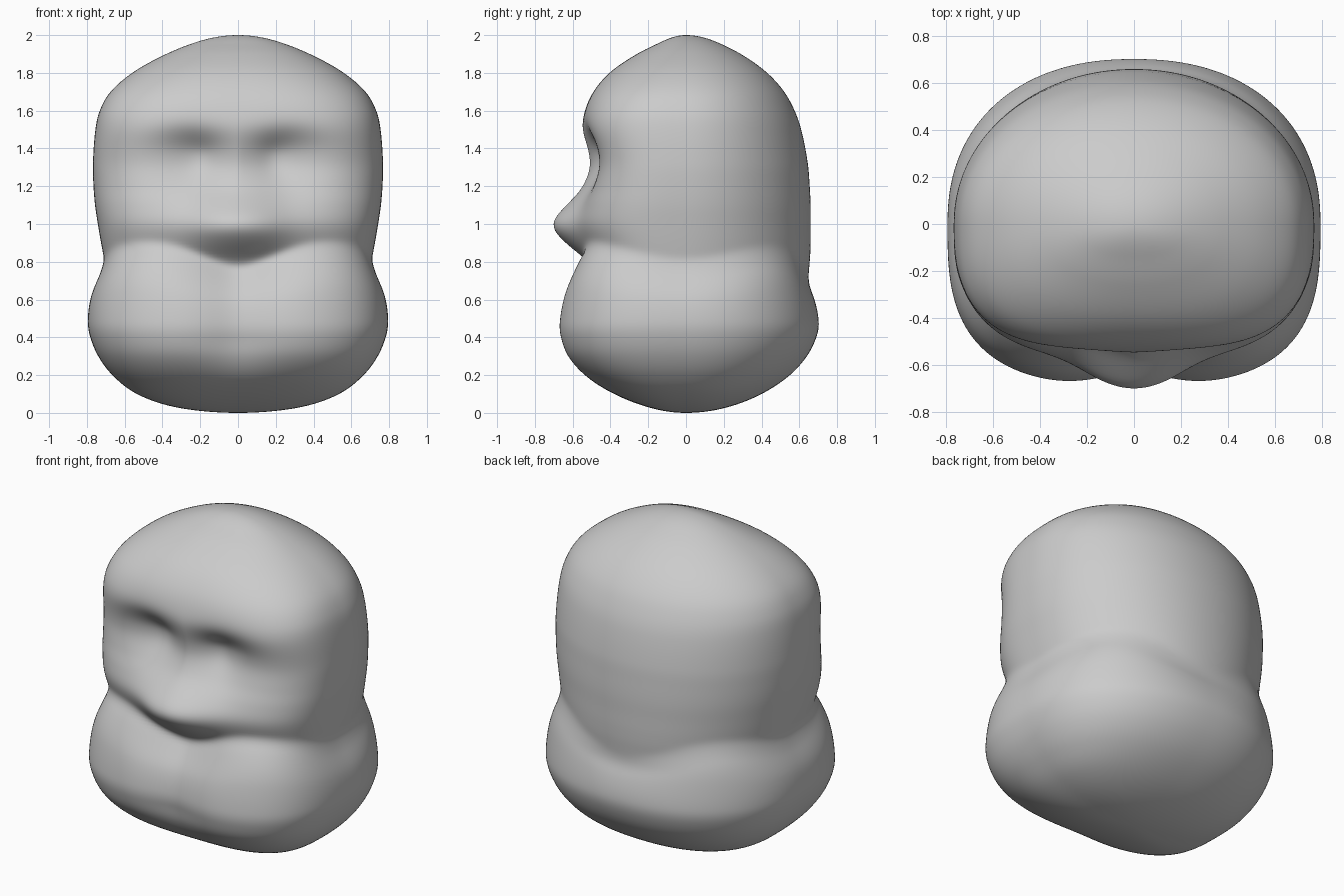
import bpy, bmesh
from math import sin, cos, acos, pi, exp

if "Cube" in bpy.data.objects:
    bpy.data.objects.remove(bpy.data.objects["Cube"])

# Profiles: (z, half width, front depth, back depth)
HEAD = [(0, 0, 0, 0), (0.5, 0.58, 0.36, 0.55), (0.7, 0.68, 0.44, 0.64),
        (0.8, 0.705, 0.49, 0.655), (0.9, 0.725, 0.54, 0.66), (1.0, 0.742, 0.572, 0.66),
        (1.1, 0.757, 0.56, 0.66), (1.2, 0.765, 0.535, 0.655), (1.32, 0.768, 0.52, 0.645),
        (1.5, 0.755, 0.55, 0.61), (1.6, 0.732, 0.535, 0.575), (1.7, 0.675, 0.49, 0.52),
        (1.8, 0.56, 0.405, 0.43), (1.9, 0.38, 0.26, 0.29), (1.96, 0.23, 0.14, 0.17),
        (2, 0, 0, 0)]
BASE = [(0, 0, 0, 0), (0.03, 0.33, 0.2, 0.22), (0.1, 0.535, 0.38, 0.4),
        (0.2, 0.665, 0.545, 0.55), (0.3, 0.74, 0.64, 0.64), (0.4, 0.782, 0.68, 0.69),
        (0.48, 0.795, 0.686, 0.703), (0.6, 0.782, 0.66, 0.68), (0.7, 0.745, 0.605, 0.635),
        (0.8, 0.69, 0.535, 0.56), (0.9, 0.58, 0.42, 0.45), (1.0, 0.4, 0.3, 0.3),
        (1.2, 0.05, 0.05, 0.05), (2, 0, 0, 0)]


def angle(z):
    return acos(max(-1, min(1, 1 - z)))


def sample(table, z):
    """Smooth interpolation of a profile, spaced so the poles come out round."""
    t = angle(z)
    ts = [angle(r[0]) for r in table]
    i = 0
    while i < len(ts) - 2 and t > ts[i + 1]:
        i += 1
    h = ts[i + 1] - ts[i]
    u = (t - ts[i]) / h

    def slope(j, k):
        a, b = max(j - 1, 0), min(j + 1, len(ts) - 1)
        return (table[b][k] - table[a][k]) / (ts[b] - ts[a]) * h

    return [max(0.001, (2*u**3 - 3*u*u + 1) * table[i][k] + (u**3 - 2*u*u + u) * slope(i, k)
                + (3*u*u - 2*u**3) * table[i + 1][k] + (u**3 - u*u) * slope(i + 1, k))
            for k in (1, 2, 3)]


def radius(dims, c, s, n_front, n_back):
    w, f, b = dims
    d, n = (f, n_front) if s < 0 else (b, n_back)
    return (abs(c / w) ** n + abs(s / d) ** n) ** (-1 / n)


def bell(v, width):
    return exp(-0.5 * (v / width) ** 2)


def ramp(v, a, b):
    u = max(0, min(1, (v - a) / (b - a)))
    return u * u * (3 - 2 * u)


def head_radius(c, s, z):
    n = 3 - 0.7 * ramp(z, 1.55, 1.95)
    r = radius(sample(HEAD, z), c, s, n, 2.05)
    if s < 0:
        x = r * c
        # muzzle
        push = 0.132 * bell(x, 0.17) * bell(z - 0.985, 0.108)
        # eye sockets under the brow
        push -= 0.105 * bell(abs(x) - 0.28, 0.135) * bell(z - 1.37, 0.085 if z > 1.37 else 0.14)
        r += push * -s
    return r


def base_radius(c, s, z):
    # raised lobes at the four diagonals
    lift = 0.1 * (2 * s * c) ** 2 * ramp(z, 0.45, 0.85)
    r = radius(sample(BASE, z - lift), c, s, 3, 2.25)
    if s < 0:
        # shallow centre groove
        r -= 0.055 * bell(r * c, 0.15) * ramp(z, 0.1, 0.4) * s * s
    return r


def blend_max(a, b, k=0.05):
    h = max(k - abs(a - b), 0) / k
    return max(a, b) + h * h * k / 4


# Head and its bulging base as one skin
RINGS, SEGS = 180, 192
bm = bmesh.new()
bottom, top = bm.verts.new((0, 0, 0)), bm.verts.new((0, 0, 2))
rings = []
for i in range(1, RINGS):
    z = 1 - cos(pi * i / RINGS)
    ring = []
    for j in range(SEGS):
        c, s = cos(2 * pi * j / SEGS), sin(2 * pi * j / SEGS)
        hr, br = head_radius(c, s, z), base_radius(c, s, z)
        r = blend_max(hr, br) if 0.3 < z < 1.3 else max(hr, br)
        ring.append(bm.verts.new((r * c, r * s, z)))
    rings.append(ring)
for j in range(SEGS):
    k = (j + 1) % SEGS
    bm.faces.new((bottom, rings[0][k], rings[0][j]))
    bm.faces.new((top, rings[-1][j], rings[-1][k]))
    for lo, hi in zip(rings, rings[1:]):
        bm.faces.new((lo[j], lo[k], hi[k], hi[j]))
for f in bm.faces:
    f.smooth = True
mesh = bpy.data.meshes.new("head_with_base")
bm.to_mesh(mesh)
bm.free()
obj = bpy.data.objects.new("head_with_base", mesh)
bpy.context.collection.objects.link(obj)

# Soften the creases slightly
soft = obj.modifiers.new("soften", "SMOOTH")
soft.factor, soft.iterations = 0.5, 4
